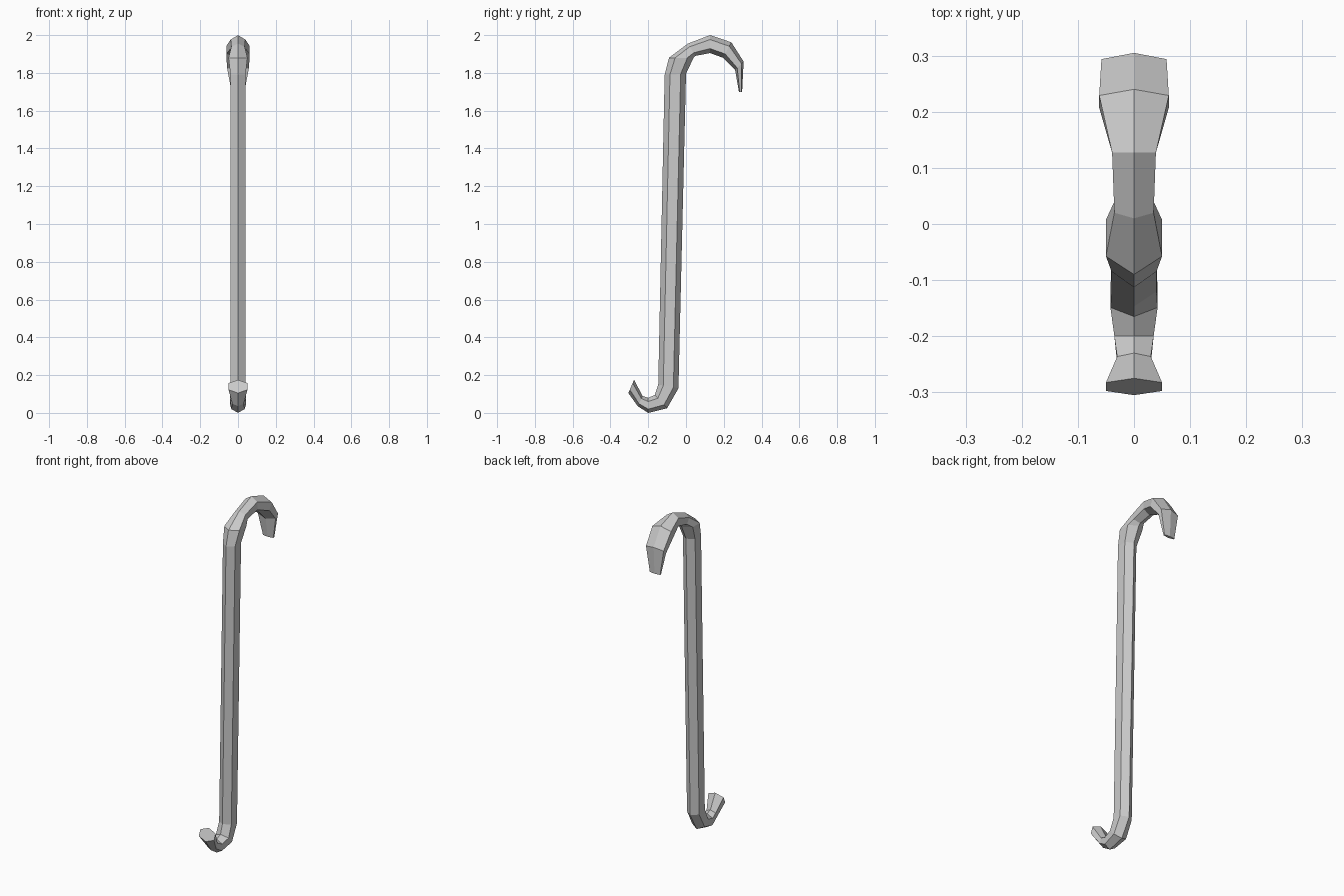
import bpy
import bmesh

cube = bpy.data.objects.get("Cube")
if cube:
    bpy.data.objects.remove(cube, do_unlink=True)

steel = bpy.data.materials.new("bare_steel")
steel.use_nodes = True
colour = (0.6, 0.6, 0.6, 1)
steel.diffuse_color = colour
steel.node_tree.nodes["Principled BSDF"].inputs["Base Color"].default_value = colour

# Six-sided stations along the bar: front ridge (y, z), back ridge (y, z), half width
small_hook = [
    ((-.275, .175), (-.305, .105), .05),
    ((-.23, .09), (-.255, .035), .03),
    ((-.20, .08), (-.20, 0), .035),
    ((-.165, .095), (-.10, .025), .042),
]
shaft = [
    ((-.147, .15), (-.04, .13), .04),
    ((-.113, 1.79), (0, 1.795), .04),
]
claw_hook = [
    ((-.09, 1.88), (.04, 1.88), .05),
    ((.01, 1.955), (.05, 1.89), .035),
    ((.127, 2.0), (.127, 1.905), .039),
    ((.24, 1.962), (.196, 1.88), .062),
    ((.305, 1.86), (.26, 1.815), .058),
    ((.297, 1.70), (.28, 1.70), .034),
]


def section(bm, front, back, half):
    """Hexagon with a ridge at each end and two edges on each side."""
    def point(x, t):
        y, z = (a + (b - a) * t for a, b in zip(front, back))
        return bm.verts.new((x, y, z))
    return [point(0, 0), point(half, .25), point(half, .75),
            point(0, 1), point(-half, .75), point(-half, .25)]


# One continuous bar, lofted through the stations and capped at both tips
bm = bmesh.new()
rings = [section(bm, *s) for s in small_hook + shaft + claw_hook]
for a, b in zip(rings, rings[1:]):
    for i in range(6):
        j = (i + 1) % 6
        bm.faces.new((a[i], a[j], b[j], b[i]))
bm.faces.new(rings[0])
bm.faces.new(rings[-1])
bmesh.ops.recalc_face_normals(bm, faces=bm.faces[:])

mesh = bpy.data.meshes.new("pry_bar")
bm.to_mesh(mesh)
bm.free()
mesh.materials.append(steel)
bar = bpy.data.objects.new("pry_bar", mesh)
bpy.context.collection.objects.link(bar)
